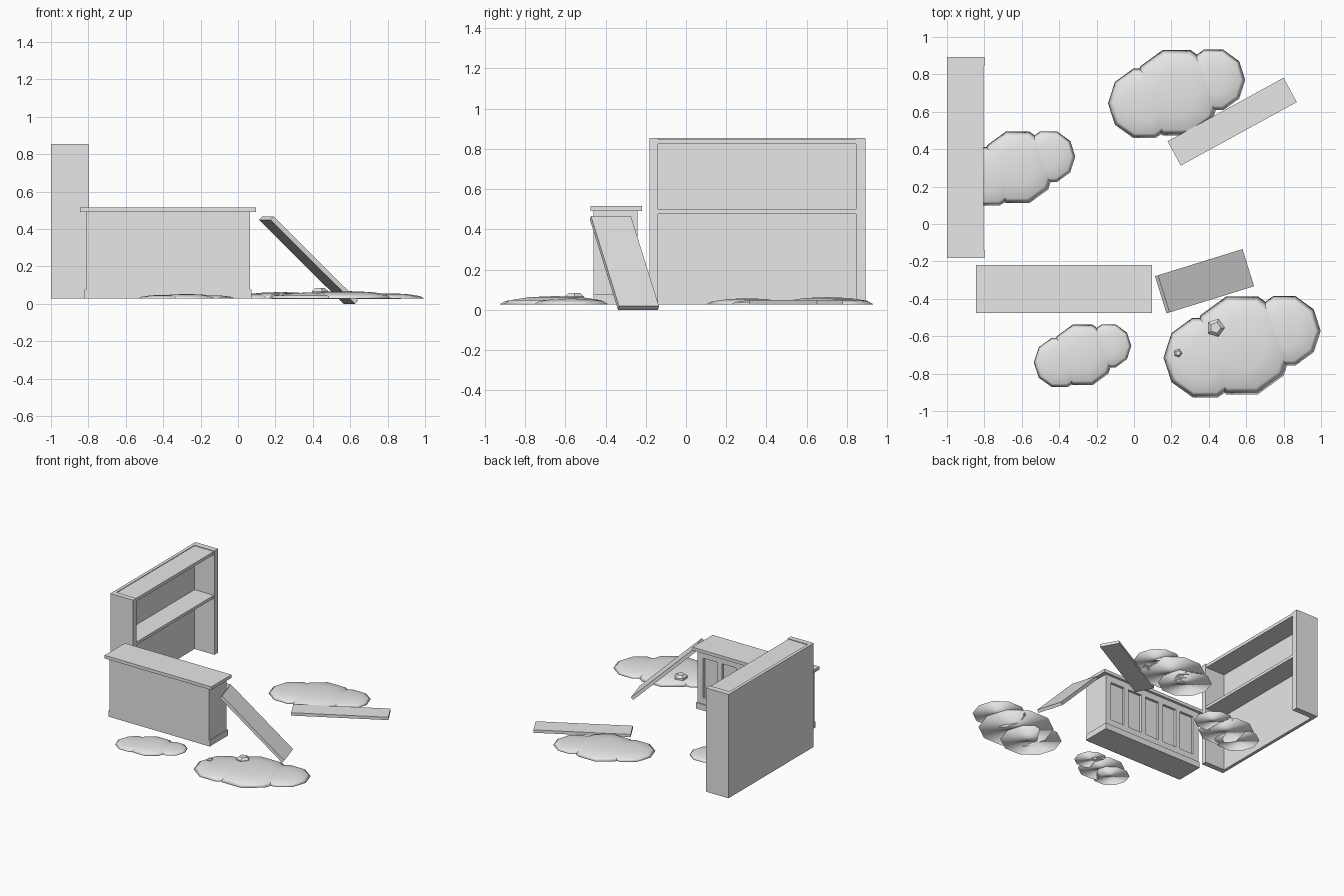
import bpy, bmesh, math
from mathutils import Matrix, Vector

if "Cube" in bpy.data.objects:
    bpy.data.objects.remove(bpy.data.objects["Cube"])

grey = bpy.data.materials.new("plain_grey")
grey.diffuse_color = (0.8, 0.8, 0.8, 1)
grey.use_nodes = True
grey.node_tree.nodes["Principled BSDF"].inputs["Base Color"].default_value = grey.diffuse_color
FLOOR = 0.027


def finish(name, bm):
    bmesh.ops.recalc_face_normals(bm, faces=bm.faces)
    mesh = bpy.data.meshes.new(name)
    bm.to_mesh(mesh)
    bm.free()
    mesh.materials.append(grey)
    ob = bpy.data.objects.new(name, mesh)
    bpy.context.collection.objects.link(ob)
    return ob


def box(name, x0, x1, y0, y1, z0, z1):
    bm = bmesh.new()
    bmesh.ops.create_cube(bm, size=1)
    bm.transform(Matrix.Translation(((x0 + x1) / 2, (y0 + y1) / 2, (z0 + z1) / 2))
                 @ Matrix.Diagonal((x1 - x0, y1 - y0, z1 - z0, 1)))
    return finish(name, bm)


def plank(name, centre, size, yaw, pitch=0):
    bm = bmesh.new()
    bmesh.ops.create_cube(bm, size=1)
    bm.transform(Matrix.Translation(centre)
                 @ Matrix.Rotation(math.radians(yaw), 4, 'Z')
                 @ Matrix.Rotation(math.radians(pitch), 4, 'Y')
                 @ Matrix.Diagonal((*size, 1)))
    return finish(name, bm)


def stacked_rings(bm, centre, rings, sides):
    """Closed solid from (radius, z) rings; radius 0 makes a pole."""
    loops = []
    for r, z in rings:
        n = sides if r > 0 else 1
        loops.append([bm.verts.new((centre[0] + r * math.cos(2 * math.pi * i / sides),
                                    centre[1] + r * math.sin(2 * math.pi * i / sides), z))
                      for i in range(n)])
    bm.faces.new(loops[0])
    for a, b in zip(loops, loops[1:]):
        for i in range(sides):
            j = (i + 1) % sides
            if len(b) == 1:
                bm.faces.new((a[i], a[j], b[0]))
            else:
                bm.faces.new((a[i], a[j], b[j], b[i]))
    if len(loops[-1]) > 1:
        bm.faces.new(loops[-1])


def rubble_pile(name, cx, cy, s):
    # three overlapping low domes: offset x, offset y, radius
    bm = bmesh.new()
    for dx, dy, r in ((-0.172, -0.05, 0.195), (0, 0.007, 0.24), (0.197, 0.075, 0.17)):
        r *= s
        h = 0.15 * r
        rings = [(r * math.cos(a), FLOOR + h * math.sin(a))
                 for a in (0, math.pi / 6, math.pi / 3)] + [(0, FLOOR + h)]
        stacked_rings(bm, (cx + s * dx, cy + s * dy), rings, 10)
    ob = finish(name, bm)
    ob.data.polygons.foreach_set("use_smooth", [True] * len(ob.data.polygons))


def stone(name, x, y, r, z0, z1):
    bm = bmesh.new()
    stacked_rings(bm, (x, y), [(r, z0), (r, z0 + 0.6 * (z1 - z0)), (r * 0.6, z1)], 5)
    finish(name, bm)


# Bookcase, open towards +x and without a floor board
box("bookcase_back", -1.0, -0.975, -0.14, 0.845, FLOOR, 0.855)
box("bookcase_side_front", -1.0, -0.8, -0.182, -0.14, FLOOR, 0.855)
box("bookcase_side_back", -1.0, -0.8, 0.845, 0.892, FLOOR, 0.855)
box("bookcase_top", -0.975, -0.805, -0.14, 0.845, 0.825, 0.85)
box("bookcase_shelf", -0.975, -0.805, -0.14, 0.845, 0.477, 0.5)

# Counter with a plinth and an overhanging top
box("counter_body", -0.813, 0.065, -0.46, -0.26, FLOOR, 0.49)
box("counter_plinth", -0.82, 0.073, -0.46, -0.232, FLOOR, 0.075)
box("counter_top", -0.845, 0.097, -0.475, -0.22, 0.49, 0.515)

# Raised frame around five recessed panels on the counter's back
box("counter_rail_bottom", -0.813, 0.065, -0.26, -0.24, 0.075, 0.125)
box("counter_rail_top", -0.813, 0.065, -0.26, -0.24, 0.44, 0.49)
pitch = 0.164
for i in range(6):
    mid = -0.374 + (i - 2.5) * pitch
    x0 = -0.813 if i == 0 else mid - 0.02
    x1 = 0.065 if i == 5 else mid + 0.02
    box("counter_stile", x0, x1, -0.26, -0.24, 0.125, 0.44)

# Loose boards
plank("leaning_board", (0.377, -0.306, 0.233), (0.652, 0.208, 0.025), 17.2, 43.5)
plank("fallen_board", (0.525, 0.547, 0.038), (0.707, 0.148, 0.023), 28.7)

# Rubble piles and stones
rubble_pile("rubble_back", 0.228, 0.695, 1.0)
rubble_pile("rubble_front_right", 0.578, -0.657, 1.145)
rubble_pile("rubble_front_left", -0.275, -0.705, 0.71)
rubble_pile("rubble_bookcase", -0.622, 0.297, 0.84)
stone("large_stone", 0.435, -0.555, 0.05, 0.04, 0.083)
stone("small_stone", 0.235, -0.69, 0.023, 0.04, 0.064)
